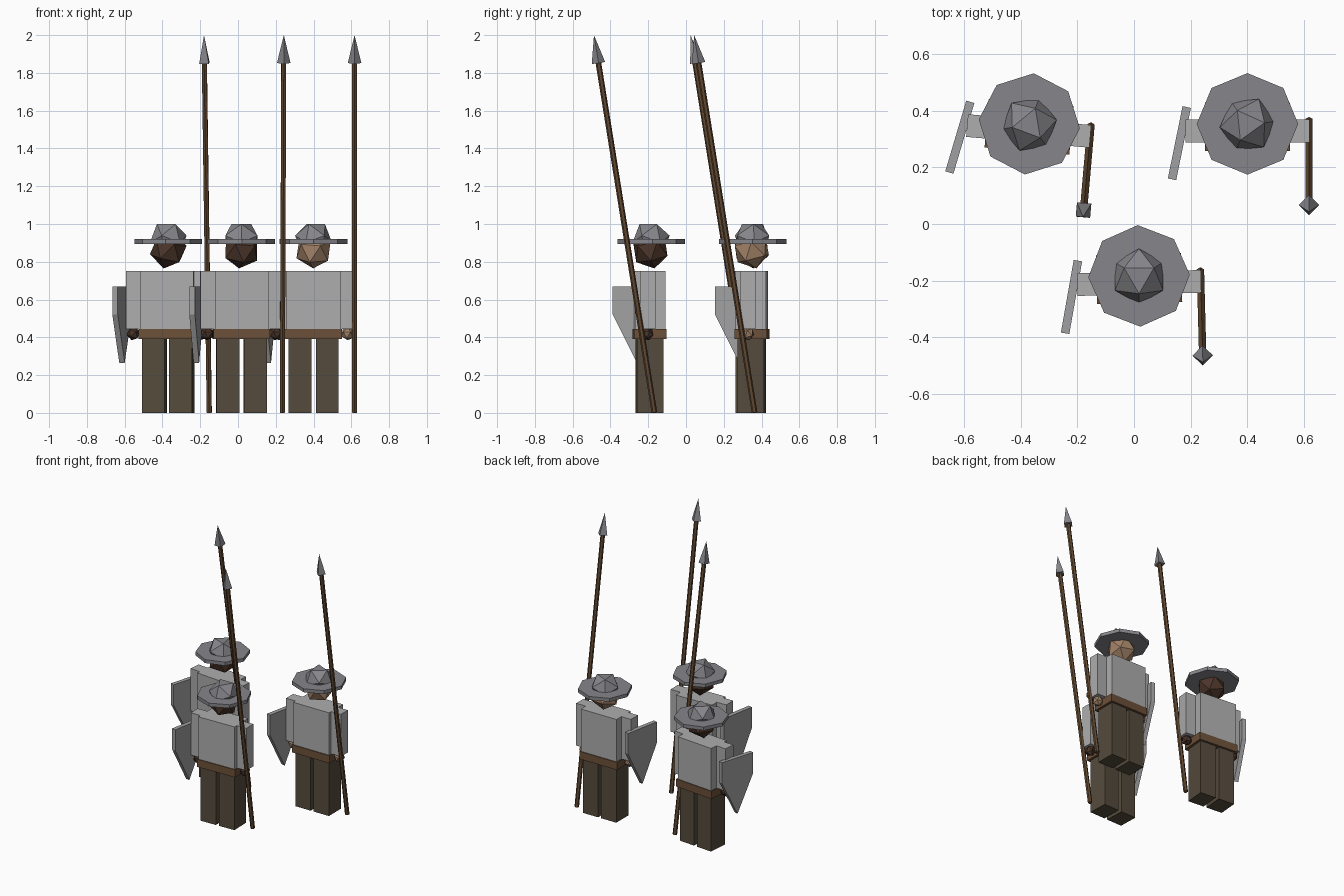
import bpy, bmesh
from math import radians, pi
from mathutils import Matrix, Vector

if "Cube" in bpy.data.objects:
    bpy.data.objects.remove(bpy.data.objects["Cube"])

T = Matrix.Translation


def mat(name, rgb):
    m = bpy.data.materials.new(name)
    m.diffuse_color = (*rgb, 1)
    m.use_nodes = True
    m.node_tree.nodes["Principled BSDF"].inputs["Base Color"].default_value = m.diffuse_color
    return m


STEEL = mat("steel", (0.24, 0.24, 0.26))
CLOTH = mat("cloth", (0.42, 0.42, 0.42))
SHIELD = mat("shield_grey", (0.35, 0.35, 0.36))
TROUSER = mat("trousers", (0.09, 0.07, 0.045))
LEATHER = mat("leather", (0.15, 0.08, 0.04))
WOOD = mat("wood", (0.12, 0.065, 0.03))
DARK = mat("dark_skin", (0.07, 0.035, 0.022))
LIGHT = mat("light_skin", (0.37, 0.23, 0.14))


def finish(name, bm, material, world):
    bm.transform(world)
    bmesh.ops.recalc_face_normals(bm, faces=bm.faces)
    me = bpy.data.meshes.new(name)
    bm.to_mesh(me)
    bm.free()
    me.materials.append(material)
    bpy.context.collection.objects.link(bpy.data.objects.new(name, me))


def box(name, lo, hi, material, world):
    bm = bmesh.new()
    lo, hi = Vector(lo), Vector(hi)
    bmesh.ops.create_cube(bm, size=1, matrix=T((lo + hi) / 2) @ Matrix.Diagonal((*(hi - lo), 1)))
    finish(name, bm, material, world)


def cone(name, a, b, r1, r2, sides, material, world, spin=0):
    a, b = Vector(a), Vector(b)
    d = b - a
    m = T((a + b) / 2) @ d.to_track_quat('Z', 'Y').to_matrix().to_4x4() @ Matrix.Rotation(spin, 4, 'Z')
    bm = bmesh.new()
    bmesh.ops.create_cone(bm, cap_ends=True, segments=sides, radius1=r1, radius2=r2,
                          depth=d.length, matrix=m)
    finish(name, bm, material, world)


def ico(name, c, r, material, world, tilt=0, turn=0, face_up=False, cut=None):
    bm = bmesh.new()
    bmesh.ops.create_icosphere(bm, subdivisions=1, radius=r)
    if face_up:
        bm.normal_update()
        n = max((f.normal for f in bm.faces), key=lambda v: v.z)
        bm.transform(n.rotation_difference(Vector((0, 0, 1))).to_matrix().to_4x4())
    bm.transform(T(c) @ Matrix.Rotation(turn, 4, 'Z') @ Matrix.Rotation(tilt, 4, 'X'))
    if cut is not None:
        bmesh.ops.bisect_plane(bm, geom=bm.verts[:] + bm.edges[:] + bm.faces[:],
                               plane_co=(0, 0, cut), plane_no=(0, 0, 1), clear_inner=True)
        bmesh.ops.holes_fill(bm, edges=[e for e in bm.edges if e.is_boundary])
    finish(name, bm, material, world)


def shield(name, world):
    # flat-topped, pointed outline extruded through its thickness
    outline = [(-0.13, 0.67), (0.13, 0.67), (0.13, 0.52), (0, 0.265), (-0.13, 0.52)]
    bm = bmesh.new()
    f = bm.faces.new([bm.verts.new((-0.015, y, z)) for y, z in outline])
    ext = bmesh.ops.extrude_face_region(bm, geom=[f])["geom"]
    bmesh.ops.translate(bm, vec=(0.03, 0, 0), verts=[v for v in ext if isinstance(v, bmesh.types.BMVert)])
    finish(name, bm, SHIELD, world @ T((-0.24, -0.058, 0)) @ Matrix.Rotation(radians(-11.5), 4, 'Z'))


def soldier(tag, x, y, yaw, skin, turn):
    w = T((x, y, 0)) @ Matrix.Rotation(radians(yaw), 4, 'Z')
    n = lambda part: f"{part}_{tag}"
    # body
    box(n("torso"), (-0.142, -0.08, 0.42), (0.142, 0.08, 0.75), CLOTH, w)
    box(n("belt"), (-0.15, -0.086, 0.39), (0.15, 0.086, 0.445), LEATHER, w)
    for s, side in ((-1, "left"), (1, "right")):
        xs = sorted((s * 0.012, s * 0.133))
        box(n(side + "_leg"), (xs[0], -0.07, 0), (xs[1], 0.07, 0.4), TROUSER, w)
        xs = sorted((s * 0.142, s * 0.218))
        box(n(side + "_arm"), (xs[0], -0.055, 0.445), (xs[1], 0.025, 0.75), CLOTH, w)
        ico(n(side + "_hand"), (s * 0.182, -0.018, 0.42), 0.037, skin, w, 0.3, turn)
    # head and brimmed helmet
    ico(n("head"), (0, 0.005, 0.862), 0.1, skin, w, 0.25, turn)
    cone(n("helmet_brim"), (0, 0.01, 0.895), (0, 0.01, 0.92), 0.179, 0.179, 8, STEEL, w)
    ico(n("helmet_dome"), (0, 0.008, 0.92), 0.1, STEEL, w, 0, turn, True, 0.905)
    # leaning spear
    foot, tip = Vector((0.217, 0.02, 0.002)), Vector((0.217, -0.3, 2.0))
    neck = foot.lerp(tip, 0.926)
    cone(n("spear_shaft"), foot, neck, 0.015, 0.015, 6, WOOD, w)
    cone(n("spear_head"), neck, tip, 0.036, 0, 4, STEEL, w, pi / 4 if tag == "rear_left" else 0)
    # shield on the left arm
    shield(n("shield"), w)


soldier("front", 0.018, -0.193, 1.5, DARK, 0.5)
soldier("rear_left", -0.37, 0.343, -5, DARK, 1.3)
soldier("rear_right", 0.4, 0.343, 0, LIGHT, 0.1)
